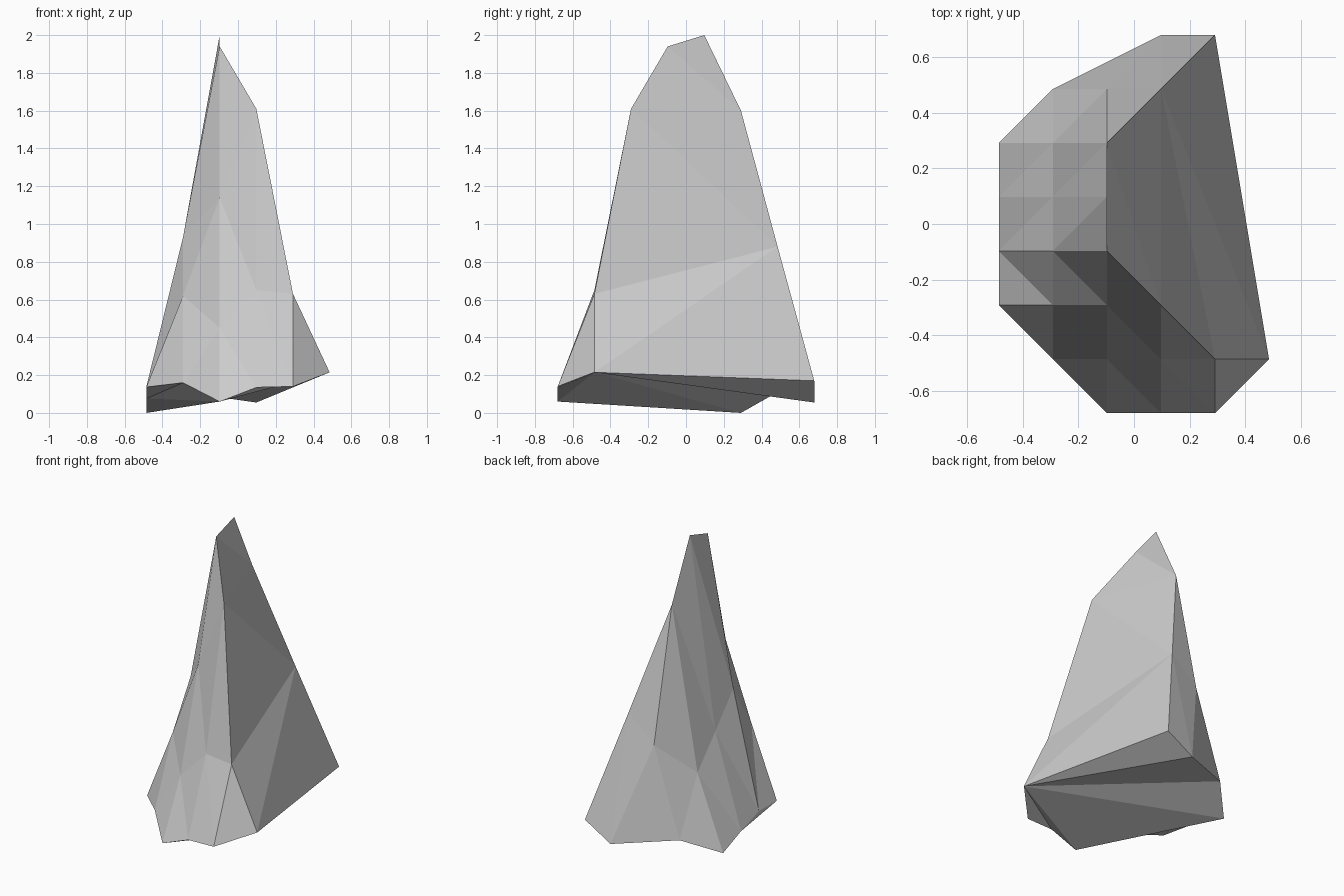
import bpy
import bmesh

cube = bpy.data.objects.get("Cube")
if cube:
    bpy.data.objects.remove(cube, do_unlink=True)

# One plain stone colour
stone = bpy.data.materials.new("stone_grey")
stone.use_nodes = True
GREY = (0.6, 0.6, 0.6, 1.0)
stone.diffuse_color = GREY
stone.node_tree.nodes["Principled BSDF"].inputs["Base Color"].default_value = GREY

# Heights on a coarse square grid: first column of each row, then heights along x
STEP = 0.194
ROWS = [
    (2, [0.06, 0.135, 0.14]),
    (1, [0.16, 0.45, 0.65, 0.63, 0.215]),
    (0, [0.137, 0.62, 1.14, 1.61]),
    (0, [0.14, 0.93, 1.94]),
    (0, [0.076, 0.71, 2.0]),
    (0, [0.0, 0.5, 1.6]),
    (1, [0.11, 0.71, 0.88]),
    (3, [0.055, 0.17]),
]

bm = bmesh.new()
grid = {}
for j, (first, heights) in enumerate(ROWS):
    for i, z in enumerate(heights, first):
        grid[i, j] = bm.verts.new(((i - 2.5) * STEP, (j - 3.5) * STEP, z))


def face(*keys):
    bm.faces.new([grid[k] for k in keys])


def fan(hub, rim):
    for a, b in zip(rim, rim[1:]):
        face(hub, a, b)


# Sloping rock faces: split each full cell, and close the corner cells
for j in range(7):
    for i in range(5):
        cell = [(i, j), (i + 1, j), (i + 1, j + 1), (i, j + 1)]
        found = [k for k in cell if k in grid]
        if len(found) == 3:
            face(*found)
        elif len(found) == 4:
            a, b, c, d = cell
            if j < 3:
                face(a, b, d)
                face(b, c, d)
            else:
                face(a, b, c)
                face(a, c, d)
face((1, 6), (2, 6), (3, 7))

# Broad cliff on the left side, up to the peak
fan((2, 3), [(3, 2), (2, 5), (2, 4)])
fan((3, 6), [(2, 5), (3, 2), (4, 1), (5, 1), (4, 7)])

# Uneven underside
fan((5, 1), [(4, 7), (3, 7), (1, 6), (0, 5), (2, 0), (3, 0), (4, 0)])
fan((0, 4), [(0, 5), (2, 0), (1, 1), (0, 2), (0, 3)])

bmesh.ops.recalc_face_normals(bm, faces=bm.faces[:])
mesh = bpy.data.meshes.new("rock_spire")
bm.to_mesh(mesh)
bm.free()
mesh.materials.append(stone)
rock = bpy.data.objects.new("rock_spire", mesh)
bpy.context.collection.objects.link(rock)
